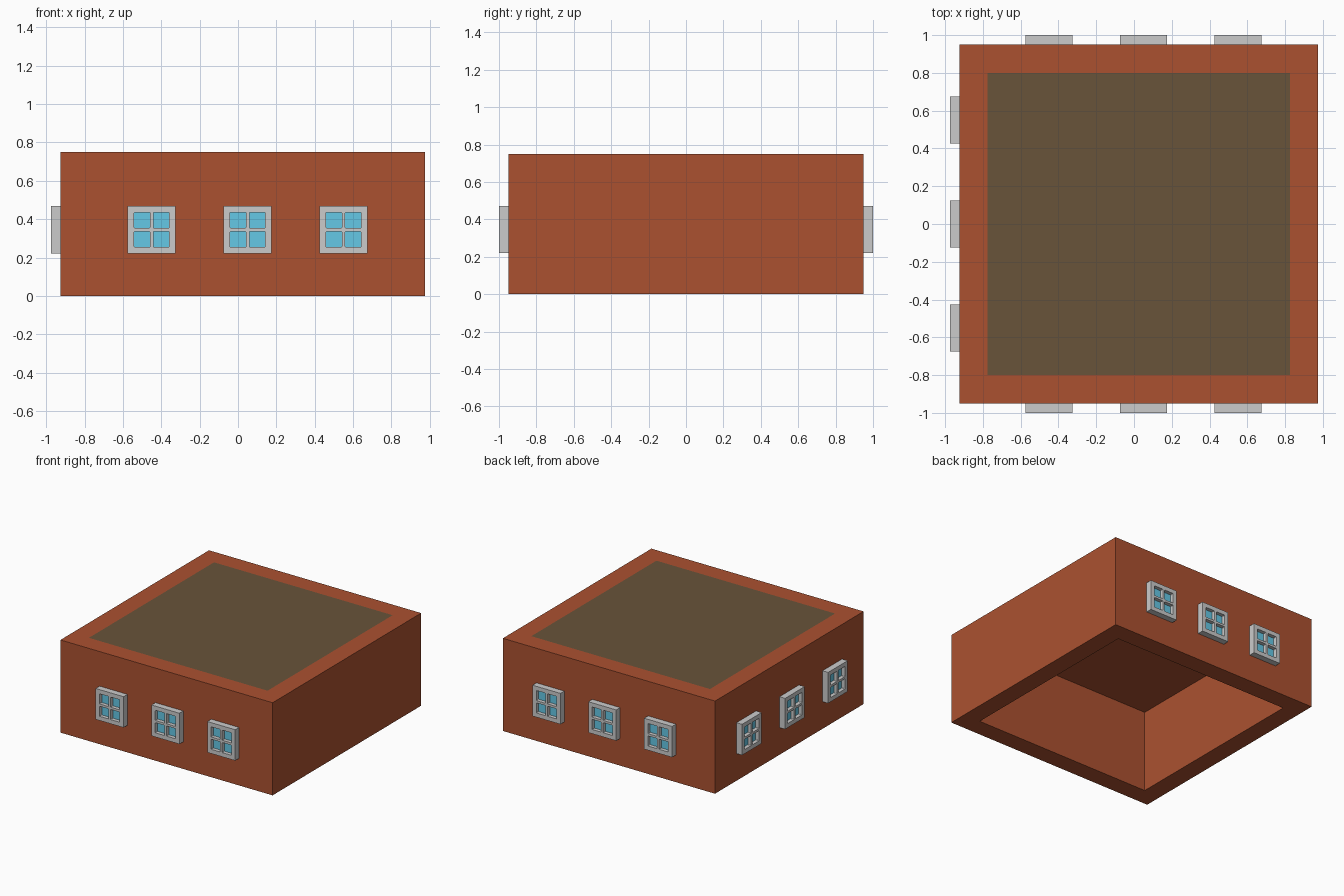
import bpy, bmesh
from math import pi, cos, sin
from mathutils import Matrix

if "Cube" in bpy.data.objects:
    bpy.data.objects.remove(bpy.data.objects["Cube"])


def material(name, rgb):
    m = bpy.data.materials.new(name)
    m.diffuse_color = (*rgb, 1)
    m.use_nodes = True
    m.node_tree.nodes["Principled BSDF"].inputs["Base Color"].default_value = m.diffuse_color
    return m


BRICK = material("brick", (0.41, 0.083, 0.030))
ROOF = material("roof_felt", (0.138, 0.087, 0.042))
GLASS = material("glass", (0.13, 0.58, 0.79))

CX, HALF, HEIGHT, WALL, CEILING = 0.025, 0.95, 0.75, 0.15, 0.67


def add(name, mesh, matrix=Matrix()):
    ob = bpy.data.objects.new(name, mesh)
    bpy.context.collection.objects.link(ob)
    ob.matrix_world = matrix
    return ob


def plane_mesh(name, size, mat):
    bm = bmesh.new()
    bmesh.ops.create_grid(bm, x_segments=1, y_segments=1, size=size / 2)
    me = bpy.data.meshes.new(name)
    bm.to_mesh(me)
    bm.free()
    me.materials.append(mat)
    return me


# Walls: box hollowed from below, with an opening in the top for the roof panel
bm = bmesh.new()
bmesh.ops.create_cube(bm, size=1, matrix=Matrix.Translation((CX, 0, HEIGHT / 2))
                      @ Matrix.Diagonal((2 * HALF, 2 * HALF, HEIGHT, 1)))
bm.normal_update()
top = max(bm.faces, key=lambda f: f.normal.z)
bottom = min(bm.faces, key=lambda f: f.normal.z)
for face in (top, bottom):
    bmesh.ops.inset_individual(bm, faces=[face], thickness=WALL, use_even_offset=True)
cavity = bmesh.ops.extrude_discrete_faces(bm, faces=[bottom])["faces"]
bmesh.ops.translate(bm, verts=cavity[0].verts, vec=(0, 0, CEILING))
bmesh.ops.delete(bm, geom=[top], context='FACES_ONLY')
walls = bpy.data.meshes.new("walls")
bm.to_mesh(walls)
bm.free()
walls.materials.append(BRICK)
add("walls", walls)

# Roof panel, flush with the wall tops
add("roof_panel", plane_mesh("roof_panel", 2 * (HALF - WALL), ROOF),
    Matrix.Translation((CX, 0, HEIGHT)))


# Window frame: square outline with four rounded pane openings
def rounded_square(cx, cy, half, r, segs):
    pts = []
    for q, (sx, sy) in enumerate(((1, 1), (-1, 1), (-1, -1), (1, -1))):
        for k in range(segs + 1 if r else 1):
            a = (q + k / segs) * pi / 2
            pts.append((cx + sx * (half - r) + r * cos(a), cy + sy * (half - r) + r * sin(a)))
    return pts


outline = bpy.data.curves.new("frame_outline", 'CURVE')
outline.dimensions = '2D'
outline.fill_mode = 'BOTH'
outline.extrude = 0.025
loops = [rounded_square(0, 0, 0.125, 0, 1)]
loops += [rounded_square(x, y, 0.041, 0.004, 3) for x in (-0.05, 0.05) for y in (-0.05, 0.05)]
for pts in loops:
    s = outline.splines.new('POLY')
    s.points.add(len(pts) - 1)
    for p, (x, y) in zip(s.points, pts):
        p.co = (x, y, 0, 1)
    s.use_cyclic_u = True
helper = add("frame_outline", outline)
bpy.context.view_layer.update()
frame_mesh = bpy.data.meshes.new_from_object(
    helper.evaluated_get(bpy.context.evaluated_depsgraph_get()))
bpy.data.objects.remove(helper)
frame_mesh.shade_flat()
glass_mesh = plane_mesh("window_glass", 0.2, GLASS)


# Windows: three each on front, back and left
def window(side, i, x, y, turn):
    m = (Matrix.Translation((x, y, 0.345)) @ Matrix.Rotation(turn, 4, 'Z')
         @ Matrix.Rotation(pi / 2, 4, 'X'))
    add(f"{side}_window_frame_{i}", frame_mesh, m)
    add(f"{side}_window_glass_{i}", glass_mesh, m @ Matrix.Translation((0, 0, -0.005)))


for i in range(3):
    x = -0.45 + 0.5 * i
    window("front", i + 1, x, -0.975, 0)
    window("back", i + 1, x, 0.975, pi)
    window("left", i + 1, -0.95, -0.55 + 0.55 * i, -pi / 2)
